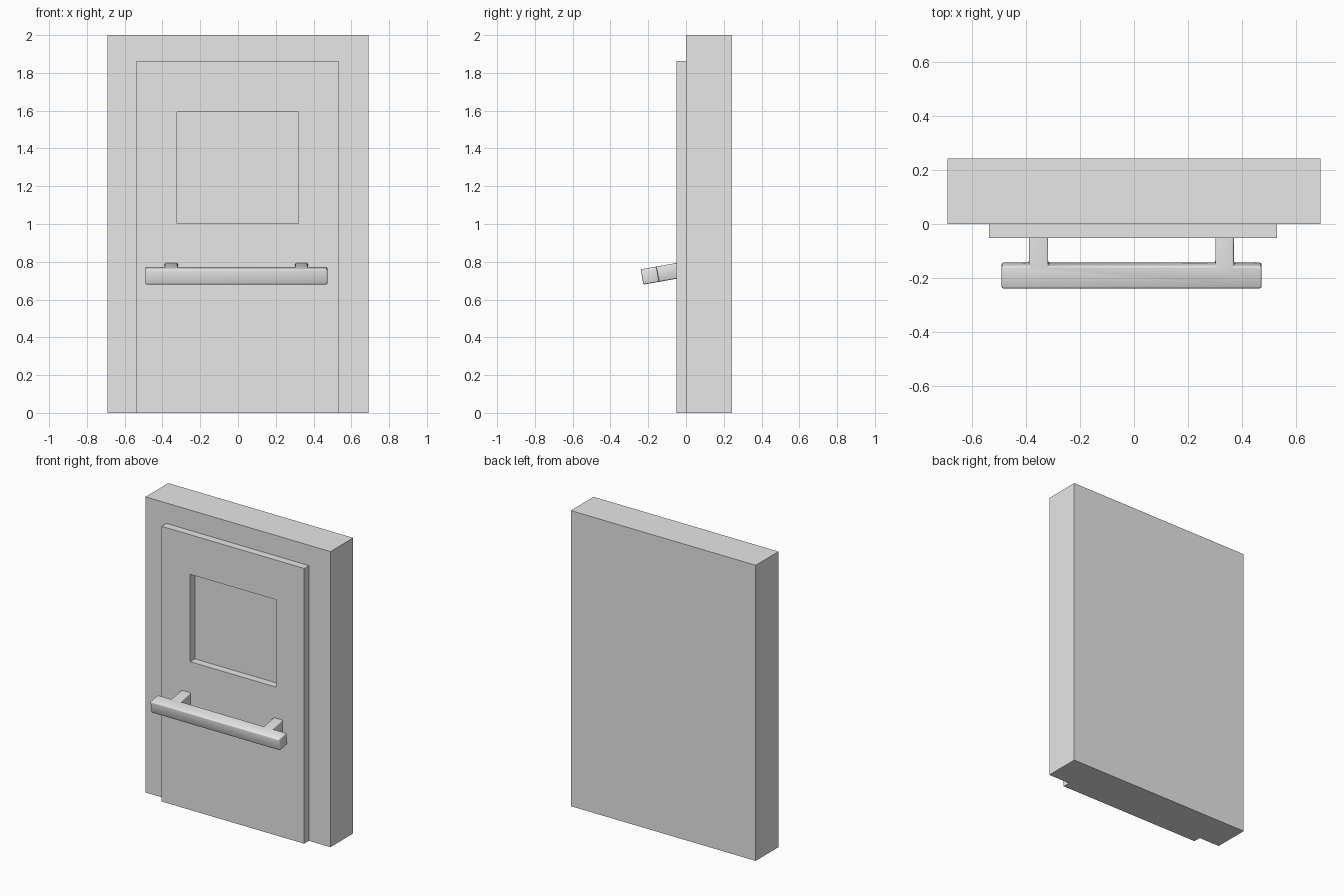
import bpy
import bmesh
from math import radians
from mathutils import Matrix, Vector

cube = bpy.data.objects.get("Cube")
if cube:
    bpy.data.objects.remove(cube, do_unlink=True)

grey = bpy.data.materials.new("plain grey")
grey.use_nodes = True
colour = (0.8, 0.8, 0.8, 1)
grey.diffuse_color = colour
grey.node_tree.nodes["Principled BSDF"].inputs["Base Color"].default_value = colour


def finish(name, bm):
    """Turn a bmesh into a named grey object."""
    bmesh.ops.recalc_face_normals(bm, faces=bm.faces)
    mesh = bpy.data.meshes.new(name)
    bm.to_mesh(mesh)
    bm.free()
    mesh.materials.append(grey)
    obj = bpy.data.objects.new(name, mesh)
    bpy.context.collection.objects.link(obj)
    return obj


def extrude(bm, offset):
    """Extrude all faces into a closed solid."""
    result = bmesh.ops.extrude_face_region(bm, geom=bm.faces[:], use_keep_orig=True)
    moved = [v for v in result["geom"] if isinstance(v, bmesh.types.BMVert)]
    bmesh.ops.translate(bm, verts=moved, vec=offset)


def rectangle(bm, x0, x1, z0, z1):
    return [bm.verts.new((x, 0, z)) for x, z in ((x0, z0), (x1, z0), (x1, z1), (x0, z1))]


# Wall block that carries the door
bm = bmesh.new()
bm.faces.new(rectangle(bm, -0.692, 0.692, 0, 2))
extrude(bm, (0, 0.243, 0))
finish("door_frame", bm)

# Door leaf with a square window opening
bm = bmesh.new()
outer = rectangle(bm, -0.537, 0.531, 0, 1.862)
inner = rectangle(bm, -0.322, 0.32, 1.003, 1.594)
for i in range(4):
    j = (i + 1) % 4
    bm.faces.new((outer[i], outer[j], inner[j], inner[i]))
extrude(bm, (0, -0.051, 0))
finish("door_panel", bm)

# Pull handle: a bar with two posts, tilted up towards the door
front, back, post_end, half_height = -0.0425, 0.0425, 0.175, 0.041
outline = [(-0.491, front), (0.473, front), (0.473, back)]
for left, right in ((0.302, 0.37), (-0.389, -0.318)):
    outline += [(right, back), (right, post_end), (left, post_end), (left, back)]
outline.append((-0.491, back))

bm = bmesh.new()
bm.faces.new([bm.verts.new((x, y, -half_height)) for x, y in outline])
extrude(bm, (0, 0, 2 * half_height))
bmesh.ops.recalc_face_normals(bm, faces=bm.faces)
bmesh.ops.bevel(bm, geom=bm.edges[:], offset=0.007, segments=2, profile=0.5,
                affect='EDGES')
bm.transform(Matrix.Translation(Vector((0, -0.191, 0.727)))
             @ Matrix.Rotation(radians(10), 4, 'X'))
handle = finish("pull_handle", bm)
handle.data.shade_smooth()
